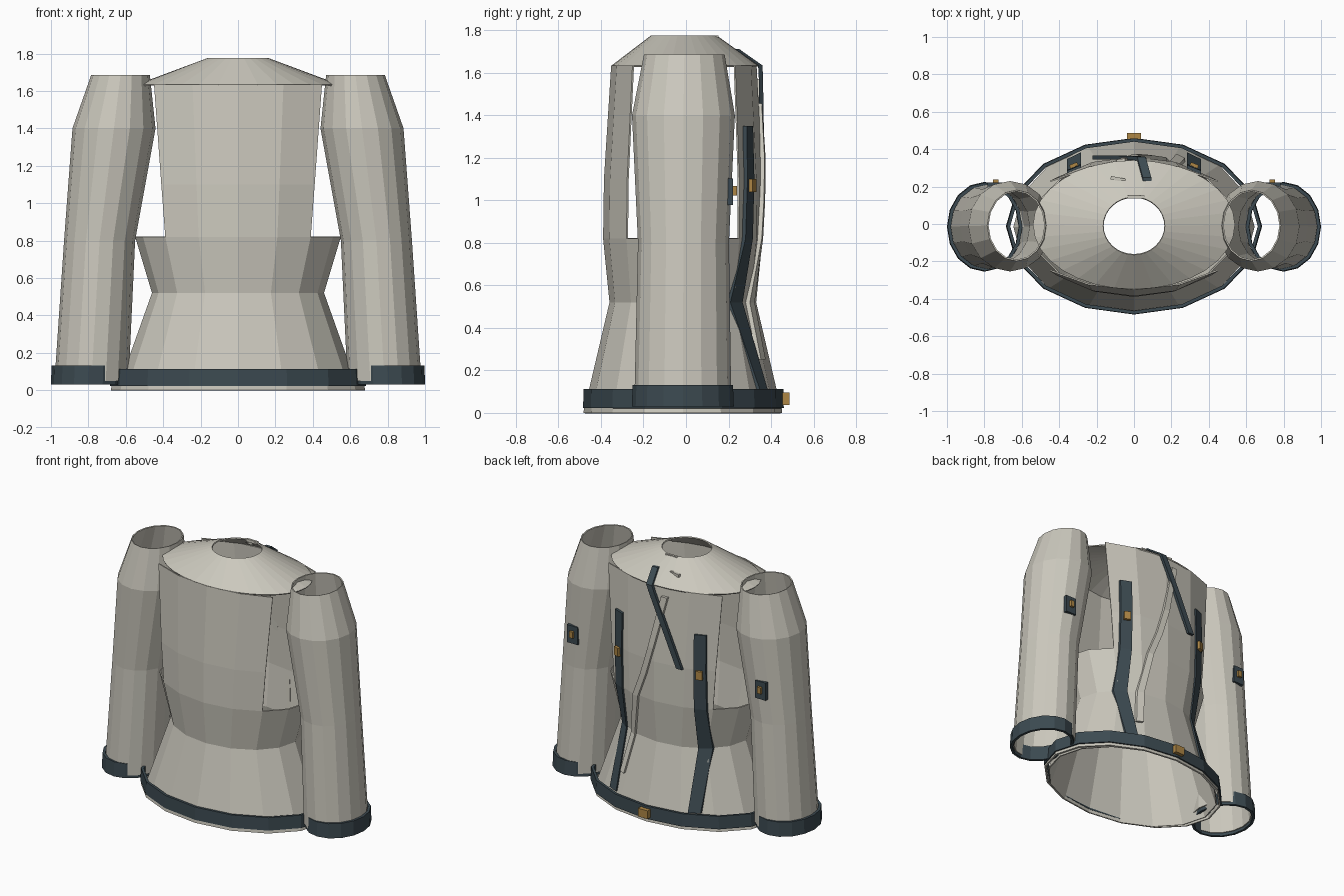
import bpy, bmesh, math
from mathutils import Vector

if "Cube" in bpy.data.objects:
    bpy.data.objects.remove(bpy.data.objects["Cube"])


def material(name, rgb):
    m = bpy.data.materials.new(name)
    m.diffuse_color = (*rgb, 1)
    m.use_nodes = True
    m.node_tree.nodes["Principled BSDF"].inputs["Base Color"].default_value = m.diffuse_color
    return m


CLOTH = material("pale_cloth", (0.60, 0.58, 0.51))
DARK = material("dark_trim", (0.045, 0.068, 0.082))
GOLD = material("brass", (0.42, 0.24, 0.06))


def make(name, bm, mat):
    bmesh.ops.recalc_face_normals(bm, faces=bm.faces)
    me = bpy.data.meshes.new(name)
    bm.to_mesh(me)
    bm.free()
    me.materials.append(mat)
    ob = bpy.data.objects.new(name, me)
    bpy.context.collection.objects.link(ob)
    return ob


def shell(name, rings, mat, thick=0.008, n=16, first=0, count=None):
    """Open tube (or part of one) through elliptical rings (z, cx, cy, rx, ry)."""
    full = count is None
    steps = n if full else count + 1
    me = bpy.data.meshes.new(name)
    verts, faces = [], []
    for z, cx, cy, rx, ry in rings:
        for i in range(steps):
            a = 2 * math.pi * (first + i) / n
            verts.append((cx + rx * math.cos(a), cy + ry * math.sin(a), z))
    for r in range(len(rings) - 1):
        for i in range(n if full else count):
            j = (i + 1) % steps
            faces.append((r * steps + i, r * steps + j,
                          (r + 1) * steps + j, (r + 1) * steps + i))
    me.from_pydata(verts, [], faces)
    me.materials.append(mat)
    ob = bpy.data.objects.new(name, me)
    bpy.context.collection.objects.link(ob)
    mod = ob.modifiers.new("thickness", 'SOLIDIFY')
    mod.thickness, mod.offset = thick, -1
    return ob


def box(name, centre, size, mat, rot=0.0):
    bm = bmesh.new()
    bmesh.ops.create_cube(bm, size=1)
    for v in bm.verts:
        v.co = Vector(v.co[i] * size[i] for i in range(3))
    ob = make(name, bm, mat)
    ob.location = centre
    ob.rotation_euler.z = rot
    return ob


# Torso: flared skirt, waist, then front and back panels with open sides
LOWER = [(0.0, 0, -0.015, 0.645, 0.467), (0.52, 0, -0.015, 0.46, 0.345),
         (0.82, 0, -0.015, 0.55, 0.375)]
UPPER = [LOWER[-1], (1.1, 0, -0.013, 0.58, 0.373), (1.635, 0, -0.01, 0.635, 0.342)]
shell("lower_torso", LOWER, CLOTH)
shell("back_panel", UPPER, CLOTH, first=2, count=4)
shell("front_panel", UPPER, CLOTH, first=10, count=4)

# Shoulder yoke with neck hole
shell("shoulder_yoke", [(1.635, 0, -0.004, 0.54, 0.345),
                        (1.775, 0, -0.01, 0.165, 0.155)], CLOTH, n=32)

# Hem band
shell("hem_band", [(0.022, 0, -0.012, 0.685, 0.472),
                   (0.112, 0, -0.012, 0.68, 0.47)], DARK, thick=0.018)
shell("hem_lining", [(0.0, 0, -0.015, 0.68, 0.467),
                     (0.024, 0, -0.015, 0.675, 0.465)], CLOTH, thick=0.012)


def back_y(x, z):
    """Back surface of the torso at (x, z)."""
    prof = LOWER + UPPER[1:]
    for a, b in zip(prof, prof[1:]):
        if z <= b[0] or b is prof[-1]:
            t = (z - a[0]) / (b[0] - a[0])
            cy, rx, ry = (a[k] + (b[k] - a[k]) * t for k in (2, 3, 4))
            break
    pts = [(rx * math.cos(i * math.pi / 8), cy + ry * math.sin(i * math.pi / 8))
           for i in range(9)]
    for (x0, y0), (x1, y1) in zip(pts, pts[1:]):
        if x1 <= x <= x0:
            return y0 + (y1 - y0) * (x - x0) / (x1 - x0)
    return cy


def strip(name, path, width, thick, mat):
    """Strap lying on the back; path points are (x, z) or (x, z, y)."""
    bm = bmesh.new()
    rows = []
    for p in path:
        row = []
        for dx, dy in ((-1, -0.006), (1, -0.006), (1, thick), (-1, thick)):
            x = p[0] + dx * width / 2
            y = p[2] if len(p) > 2 else back_y(x, p[1])
            row.append(bm.verts.new((x, y + dy, p[1])))
        rows.append(row)
    for a, b in zip(rows, rows[1:]):
        for i in range(4):
            j = (i + 1) % 4
            bm.faces.new((a[i], a[j], b[j], b[i]))
    bm.faces.new(rows[0])
    bm.faces.new(rows[-1])
    return make(name, bm, mat)


for side, s in (("right", 1), ("left", -1)):
    # Sleeves and cuffs
    shell(side + "_sleeve", [(0.05, s * 0.783, -0.015, 0.198, 0.228),
                             (0.80, s * 0.74, -0.012, 0.19, 0.214),
                             (1.40, s * 0.663, -0.012, 0.222, 0.242),
                             (1.685, s * 0.628, -0.008, 0.157, 0.19)], CLOTH)
    shell(side + "_cuff", [(0.03, s * 0.80, -0.015, 0.20, 0.24),
                           (0.132, s * 0.797, -0.015, 0.20, 0.236)], DARK, thick=0.018)

    # Back straps with buckles
    x = s * 0.32
    strip(side + "_back_strap", [(x, z) for z in (0.11, 0.52, 0.82, 1.1, 1.35)],
          0.075, 0.016, DARK)
    box(side + "_strap_buckle", (x, back_y(x, 1.07) + 0.02, 1.07),
        (0.045, 0.03, 0.06), GOLD, -s * 0.4)

    # Sleeve patches with studs
    box(side + "_sleeve_patch", (s * 0.74, 0.207, 1.04), (0.085, 0.03, 0.125), DARK)
    box(side + "_patch_stud", (s * 0.74, 0.228, 1.045), (0.03, 0.022, 0.045), GOLD)

# Hem buckle
box("hem_buckle", (0, 0.466, 0.067), (0.075, 0.04, 0.058), GOLD)

# Diagonal closure flap down the back
strip("closure_flap", [(-0.07, 1.57), (0.02, 1.2), (0.08, 1.0), (0.15, 0.82),
                       (0.20, 0.52), (0.25, 0.25)], 0.045, 0.02, CLOTH)

# Loose dark strap hanging from the yoke
strip("hanging_strap", [(0.07, 1.712, 0.235), (0.04, 1.635, 0.345), (0.02, 1.59, 0.348),
                        (-0.09, 1.35, 0.352), (-0.20, 1.10, 0.352)],
      0.045, 0.014, DARK)

# Small loop tabs on the yoke
box("yoke_tab", (-0.085, 0.24, 1.70), (0.08, 0.018, 0.02), CLOTH, -0.2)
box("neck_tab", (0.01, 0.145, 1.765), (0.09, 0.015, 0.02), CLOTH)
